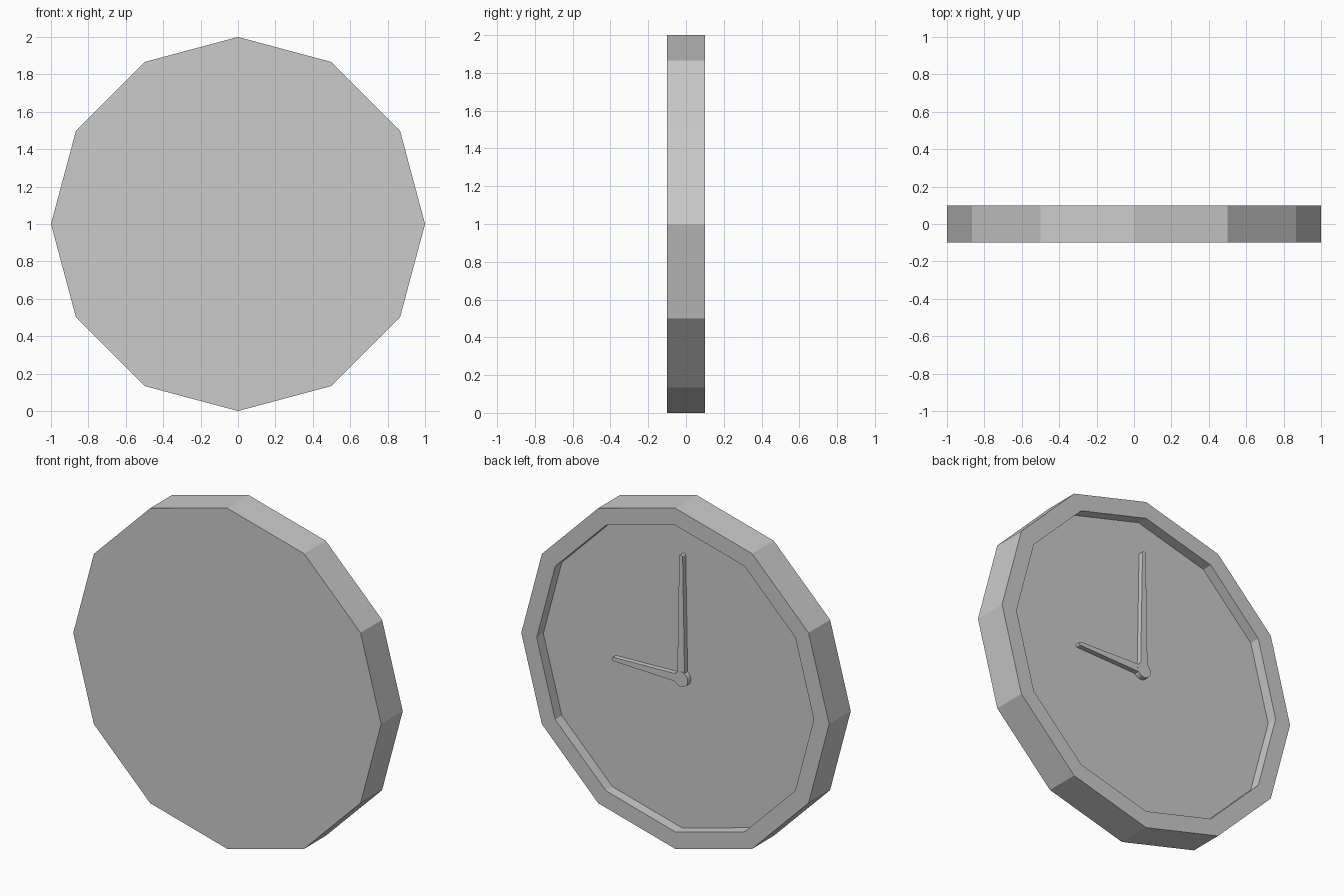
import bpy, bmesh, math
from mathutils import Vector

cube = bpy.data.objects.get("Cube")
if cube:
    bpy.data.objects.remove(cube, do_unlink=True)

grey = bpy.data.materials.new("plain_grey")
grey.use_nodes = True
grey.diffuse_color = (0.6, 0.6, 0.6, 1)
grey.node_tree.nodes["Principled BSDF"].inputs["Base Color"].default_value = (0.6, 0.6, 0.6, 1)

SIDES, HALF_DEPTH, FLOOR_Y, HAND_TOP = 12, 0.1, 0.038, 0.067
PIVOT = Vector((-0.014, 0, 0.987))


def add_object(name, bm):
    bmesh.ops.recalc_face_normals(bm, faces=bm.faces)
    mesh = bpy.data.meshes.new(name)
    bm.to_mesh(mesh)
    bm.free()
    mesh.materials.append(grey)
    obj = bpy.data.objects.new(name, mesh)
    bpy.context.collection.objects.link(obj)
    return obj


def prism(name, outline, y0, y1):
    """Extrude an (x, z) outline from y0 to y1."""
    bm = bmesh.new()
    face = bm.faces.new([bm.verts.new((x, y0, z)) for x, z in outline])
    ext = bmesh.ops.extrude_face_region(bm, geom=[face])
    verts = [v for v in ext["geom"] if isinstance(v, bmesh.types.BMVert)]
    bmesh.ops.translate(bm, verts=verts, vec=(0, y1 - y0, 0))
    return add_object(name, bm)


def arc(cx, cz, r, start, end, steps):
    angles = [start + (end - start) * i / steps for i in range(steps + 1)]
    return [(cx + r * math.cos(a), cz + r * math.sin(a)) for a in angles]


# Clock case: lathed section with a raised rim around the recessed dial
section = [(1, -HALF_DEPTH), (1, HALF_DEPTH), (0.9, HALF_DEPTH), (0.9, FLOOR_Y)]
bm = bmesh.new()
rings = []
for radius, y in section:
    rings.append([bm.verts.new((x, y, z + 1)) for x, z in
                  arc(0, 0, radius, 0, math.tau, SIDES)[:-1]])
for a, b in zip(rings, rings[1:]):
    for i in range(SIDES):
        j = (i + 1) % SIDES
        bm.faces.new((a[i], a[j], b[j], b[i]))
bm.faces.new(rings[0])
bm.faces.new(rings[-1])
add_object("clock_case", bm)


# Tapered hands with rounded tips
def hand(name, length, direction, base=0.024, tip=0.011):
    along = [(0, -base)]
    along += arc(length - tip, 0, tip, -math.pi / 2, math.pi / 2, 6)
    along.append((0, base))
    c, s = math.cos(direction), math.sin(direction)
    outline = [(PIVOT.x + u * c - v * s, PIVOT.z + u * s + v * c) for u, v in along]
    prism(name, outline, FLOOR_Y, HAND_TOP)


hand("minute_hand", 0.73, math.pi / 2)
hand("hour_hand", 0.45, 0)

# Hub joining the hands
prism("hand_hub", arc(PIVOT.x, PIVOT.z, 0.045, 0, math.tau, 16)[:-1],
      FLOOR_Y, HAND_TOP + 0.001)
